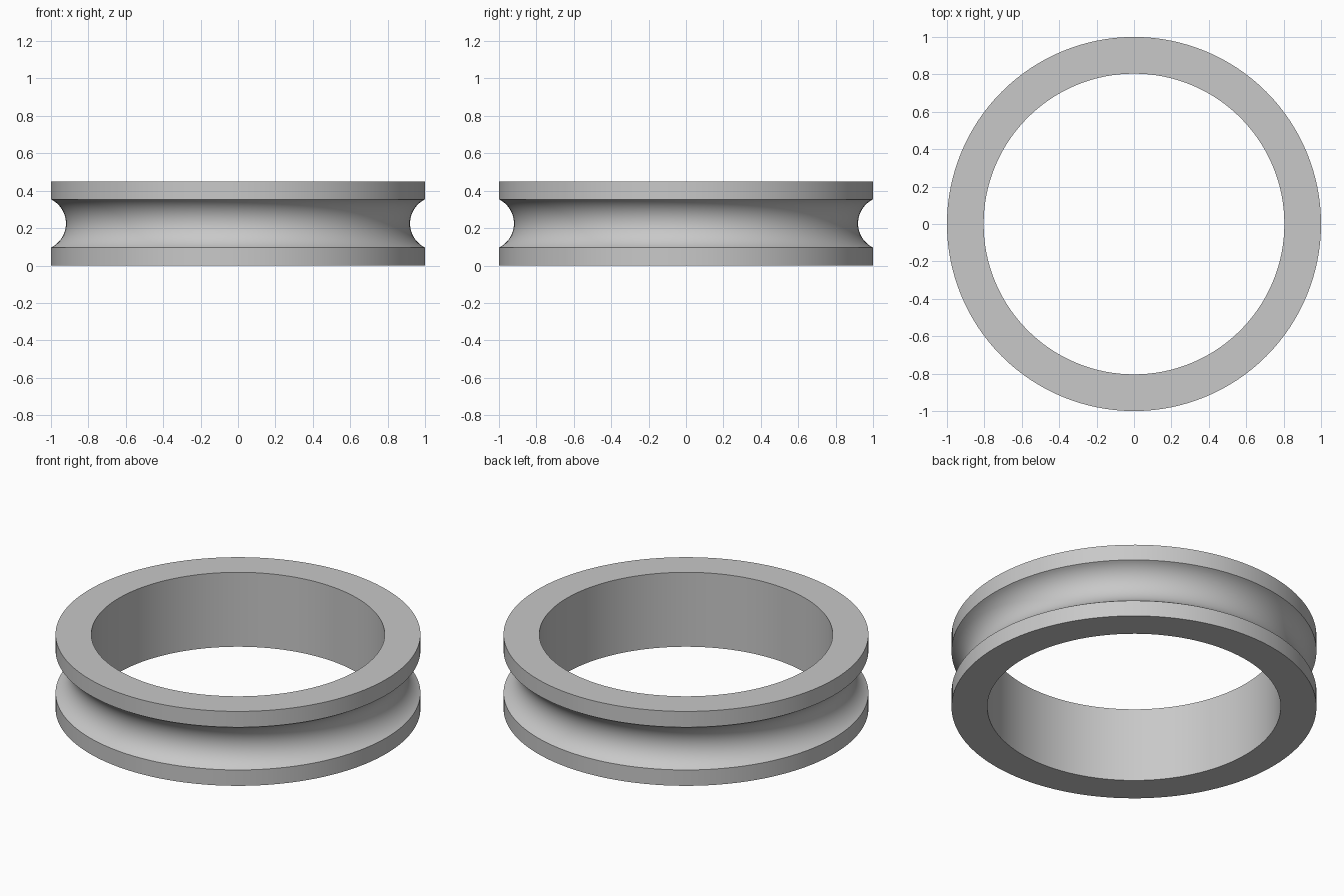
import bpy
import bmesh
from math import asin, cos, sin, pi, radians
from mathutils import Vector

if "Cube" in bpy.data.objects:
    bpy.data.objects.remove(bpy.data.objects["Cube"])

OUTER, INNER, HEIGHT = 1.0, 0.804, 0.45
GROOVE_HALF, GROOVE_DEPTH = 0.129, 0.08
SEGMENTS, ARC_STEPS = 128, 24

# Plain grey material
grey = bpy.data.materials.new("plain_grey")
grey.use_nodes = True
colour = (0.58, 0.58, 0.58, 1)
grey.diffuse_color = colour
grey.node_tree.nodes["Principled BSDF"].inputs["Base Color"].default_value = colour

# Cross-section: rectangle with a circular arc groove in the outer wall
radius = (GROOVE_HALF**2 + GROOVE_DEPTH**2) / (2 * GROOVE_DEPTH)
centre = OUTER - GROOVE_DEPTH + radius
half_angle = asin(GROOVE_HALF / radius)
profile = [(INNER, 0), (OUTER, 0)]
for i in range(ARC_STEPS + 1):
    a = half_angle * (2 * i / ARC_STEPS - 1)
    profile.append((centre - radius * cos(a), HEIGHT / 2 + radius * sin(a)))
profile += [(OUTER, HEIGHT), (INNER, HEIGHT)]

# Revolve the section into the ring
bm = bmesh.new()
verts = [bm.verts.new((r, 0, z)) for r, z in profile]
edges = [bm.edges.new((verts[i - 1], verts[i])) for i in range(len(verts))]
bmesh.ops.spin(bm, geom=verts + edges, cent=Vector(), axis=Vector((0, 0, 1)),
               angle=2 * pi, steps=SEGMENTS, use_merge=False)
bmesh.ops.remove_doubles(bm, verts=bm.verts[:], dist=0.0001)
bmesh.ops.recalc_face_normals(bm, faces=bm.faces[:])
mesh = bpy.data.meshes.new("grooved_ring")
bm.to_mesh(mesh)
bm.free()
mesh.materials.append(grey)
ring = bpy.data.objects.new("grooved_ring", mesh)
bpy.context.collection.objects.link(ring)

# Smooth walls with crisp rims
bpy.ops.object.select_all(action="DESELECT")
ring.select_set(True)
bpy.context.view_layer.objects.active = ring
bpy.ops.object.shade_smooth_by_angle(angle=radians(30))
